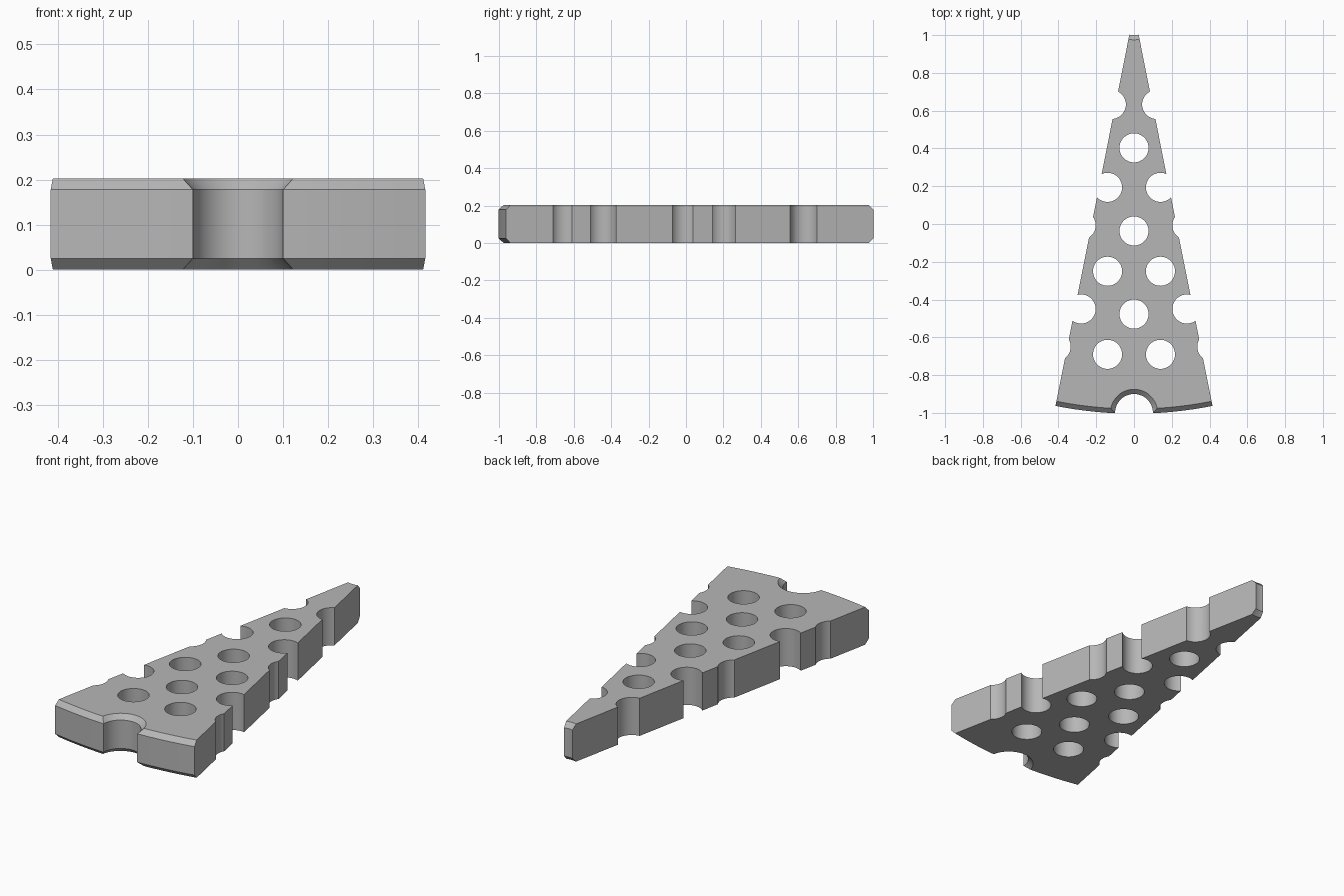
import bpy, bmesh
from math import sin, cos, radians, pi

cube = bpy.data.objects.get("Cube")
if cube:
    bpy.data.objects.remove(cube, do_unlink=True)

HEIGHT, CHAMFER = 0.203, 0.025
APEX_Y, R_IN, R_OUT = 1.126, 0.126, 2.13
HALF_ANGLE = radians(11.25)
HOLE_R = 0.077

grey = bpy.data.materials.new("plain grey")
grey.use_nodes = True
colour = (0.47, 0.47, 0.47, 1)
grey.diffuse_color = colour
grey.node_tree.nodes["Principled BSDF"].inputs["Base Color"].default_value = colour


def loft(name, levels):
    """Join equal-length outlines, given as (z, points), into a capped solid."""
    bm = bmesh.new()
    rings = [[bm.verts.new((x, y, z)) for x, y in pts] for z, pts in levels]
    for low, high in zip(rings, rings[1:]):
        for i in range(len(low)):
            j = (i + 1) % len(low)
            bm.faces.new((low[i], low[j], high[j], high[i]))
    bm.faces.new(rings[0][::-1])
    bm.faces.new(rings[-1])
    bmesh.ops.recalc_face_normals(bm, faces=bm.faces)
    mesh = bpy.data.meshes.new(name)
    bm.to_mesh(mesh)
    bm.free()
    mesh.materials.append(grey)
    ob = bpy.data.objects.new(name, mesh)
    bpy.context.collection.objects.link(ob)
    return ob


def circle(x, y, r, n=48):
    return [(x + r * cos(2 * pi * i / n), y + r * sin(2 * pi * i / n)) for i in range(n)]


def sector(inset):
    """Wedge outline with both curved ends pulled in by inset."""
    def arc(r, n):
        angles = [HALF_ANGLE * (2 * i / n - 1) for i in range(n + 1)]
        return [(r * sin(a), APEX_Y - r * cos(a)) for a in angles]
    return arc(R_OUT - inset, 24) + arc(R_IN + inset, 6)[::-1]


# Wedge plate, chamfered on its two curved ends
plate = loft("wedge_plate", [
    (0, sector(CHAMFER)), (CHAMFER, sector(0)),
    (HEIGHT - CHAMFER, sector(0)), (HEIGHT, sector(CHAMFER))])

# Holes on the centre line, then mirrored holes and edge scallops
centres = [(0, 0.403), (0, -0.037), (0, -0.477)]
for x, y in [(0.14, -0.25), (0.14, -0.69), (0.14, 0.194), (0.12, 0.633),
             (0.28, -0.45), (0.28, -0.007), (0.412, -0.649)]:
    centres += [(x, y), (-x, y)]
cutters = [loft("hole_cutter", [(z, circle(x, y, HOLE_R)) for z in (-0.1, HEIGHT + 0.1)])
           for x, y in centres]

# Countersunk half-round notch at the wide end
flare = 0.05
profile = [(-flare, CHAMFER + flare), (CHAMFER, 0),
           (HEIGHT - CHAMFER, 0), (HEIGHT + flare, CHAMFER + flare)]
cutters.append(loft("notch_cutter", [(z, circle(0, -1.0, 0.1 + extra, 64)) for z, extra in profile]))

# Cut everything, then drop the cutters
for cutter in cutters:
    cutter.hide_render = True
    mod = plate.modifiers.new("cut", 'BOOLEAN')
    mod.operation, mod.solver, mod.object = 'DIFFERENCE', 'EXACT', cutter
bpy.ops.object.select_all(action='DESELECT')
bpy.context.view_layer.objects.active = plate
plate.select_set(True)
for mod in list(plate.modifiers):
    bpy.ops.object.modifier_apply(modifier=mod.name)
for cutter in cutters:
    bpy.data.objects.remove(cutter, do_unlink=True)
bpy.ops.object.shade_smooth_by_angle(angle=radians(25))
